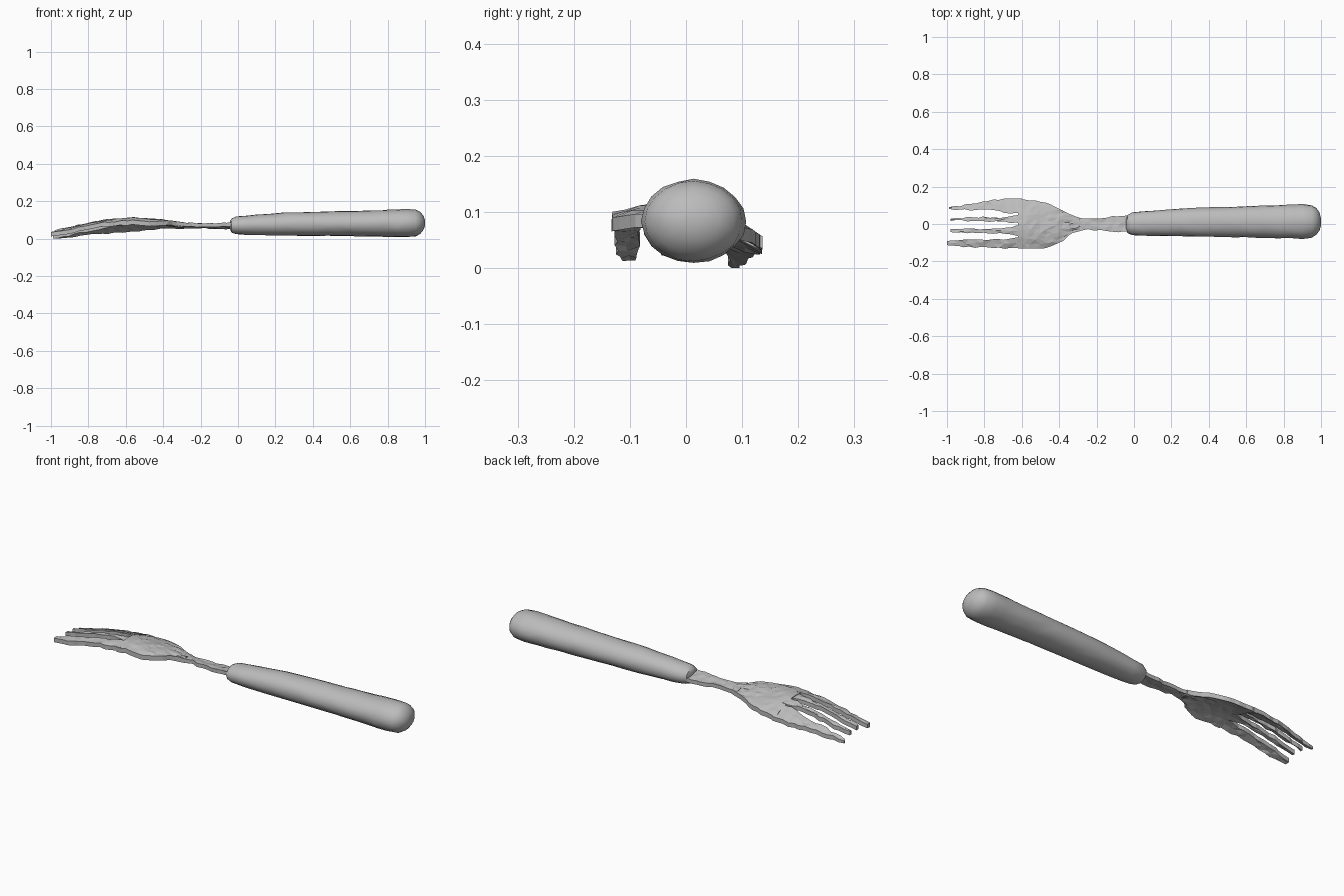
import bpy, bmesh, math, random
from mathutils import Vector

random.seed(4)
if "Cube" in bpy.data.objects:
    bpy.data.objects.remove(bpy.data.objects["Cube"])

grey = bpy.data.materials.new("worn grey")
grey.use_nodes = True
grey.diffuse_color = (0.5, 0.5, 0.5, 1)
grey.node_tree.nodes["Principled BSDF"].inputs["Base Color"].default_value = (0.5, 0.5, 0.5, 1)


def interp(table, x):
    """Linear lookup of every column after the first."""
    for a, b in zip(table, table[1:]):
        if x <= b[0]:
            t = max(0, (x - a[0]) / (b[0] - a[0]))
            return [p + (q - p) * t for p, q in zip(a[1:], b[1:])]
    return list(table[-1][1:])


def loft(name, rings, smooth):
    """Skin a list of closed rings and cap both ends."""
    bm = bmesh.new()
    loops = [[bm.verts.new(p) for p in ring] for ring in rings]
    n = len(loops[0])
    for a, b in zip(loops, loops[1:]):
        for i in range(n):
            j = (i + 1) % n
            bm.faces.new((a[i], a[j], b[j], b[i]))
    bm.faces.new(loops[0])
    bm.faces.new(loops[-1])
    bmesh.ops.triangulate(bm, faces=bm.faces)
    bmesh.ops.recalc_face_normals(bm, faces=bm.faces)
    mesh = bpy.data.meshes.new(name)
    bm.to_mesh(mesh)
    bm.free()
    obj = bpy.data.objects.new(name, mesh)
    bpy.context.collection.objects.link(obj)
    mesh.materials.append(grey)
    if smooth:
        bpy.ops.object.select_all(action='DESELECT')
        obj.select_set(True)
        bpy.context.view_layer.objects.active = obj
        bpy.ops.object.shade_smooth_by_angle(angle=math.radians(40))
    return obj


# Ridge height of the arched head along its length
RIDGE = [(-1, .04), (-.9, .062), (-.8, .085), (-.7, .102), (-.55, .113),
         (-.4, .102), (-.3, .086), (-.2, .082), (0, .083)]


def surface(x, y):
    return interp(RIDGE, x)[0] - 1.7 * (y + .04) ** 2


def sheet(name, outline, thick, across, step, rough):
    """Rough plate following the arched surface; outline rows are x, low y, high y."""
    x0, x1 = outline[0][0], outline[-1][0]
    count = max(2, round((x1 - x0) / step))
    rings = []
    for i in range(count + 1):
        x = x0 + (x1 - x0) * i / count
        lo, hi = interp(outline, x)
        top, low = [], []
        for k in range(across + 1):
            edge = rough if 0 < i < count else 0
            px = x + random.uniform(-edge, edge)
            py = lo + (hi - lo) * k / across + random.uniform(-rough, rough) * .7
            pz = surface(px, py) + random.uniform(-rough, rough) * .6
            top.append(Vector((px, py, max(pz, .01))))
            low.append(Vector((px, py, max(pz - thick, 0))))
        rings.append(top + low[::-1])
    return loft(name, rings, False)


# Handle: slightly tapered, rounded oval rod; rows are x, low y, high y, low z, high z
HANDLE = [(-.042, -.025, .025, .05, .095), (-.035, -.048, .048, .032, .108),
          (-.01, -.06, .062, .024, .119), (.05, -.063, .068, .02, .124),
          (.25, -.066, .083, .016, .14), (.6, -.071, .095, .014, .148),
          (.8, -.076, .102, .011, .154), (.9, -.079, .106, .008, .158),
          (.95, -.073, .1, .012, .154), (.975, -.058, .086, .026, .143),
          (.992, -.034, .06, .047, .121), (1, -.008, .03, .07, .098)]
xs = sorted({row[0] for row in HANDLE} | {.1 + .075 * i for i in range(11)})
rings = []
for x in xs:
    ya, yb, za, zb = interp(HANDLE, x)
    ring = []
    for k in range(20):
        a = math.tau * k / 20
        wob = 1 + random.uniform(-.018, .018)
        ring.append((x, (ya + yb) / 2 + (yb - ya) / 2 * math.cos(a) * wob,
                     (za + zb) / 2 + (zb - za) / 2 * math.sin(a) * wob))
    rings.append(ring)
loft("handle", rings, True)

# Neck: thin rough strip running into the handle
sheet("neck", [(-.33, -.045, .04), (-.27, -.028, .03), (-.2, -.034, .032),
               (-.1, -.04, .04), (0, -.045, .045)], .02, 3, .03, .006)

# Palm: broad arched plate
sheet("palm", [(-.62, -.132, .136), (-.5, -.13, .122), (-.43, -.12, .1),
               (-.37, -.08, .072), (-.33, -.05, .05), (-.29, -.03, .032)],
      .024, 10, .03, .006)

# Tines: rows run from tip to root
TINES = {
    "left_outer_tine": [(-.99, .078, .09), (-.85, .075, .11), (-.75, .078, .128), (-.7, .06, .135), (-.6, .055, .137)],
    "left_inner_tine": [(-.98, .018, .03), (-.85, .016, .036), (-.7, .012, .036), (-.6, .0, .05)],
    "right_inner_tine": [(-.98, -.044, -.03), (-.85, -.048, -.026), (-.7, -.05, -.024), (-.6, -.065, -.005)],
    "right_outer_tine": [(-1, -.112, -.094), (-.9, -.122, -.084), (-.7, -.13, -.082), (-.6, -.133, -.07)],
}
for name, outline in TINES.items():
    sheet(name, outline, .022, 2, .03, .006)
